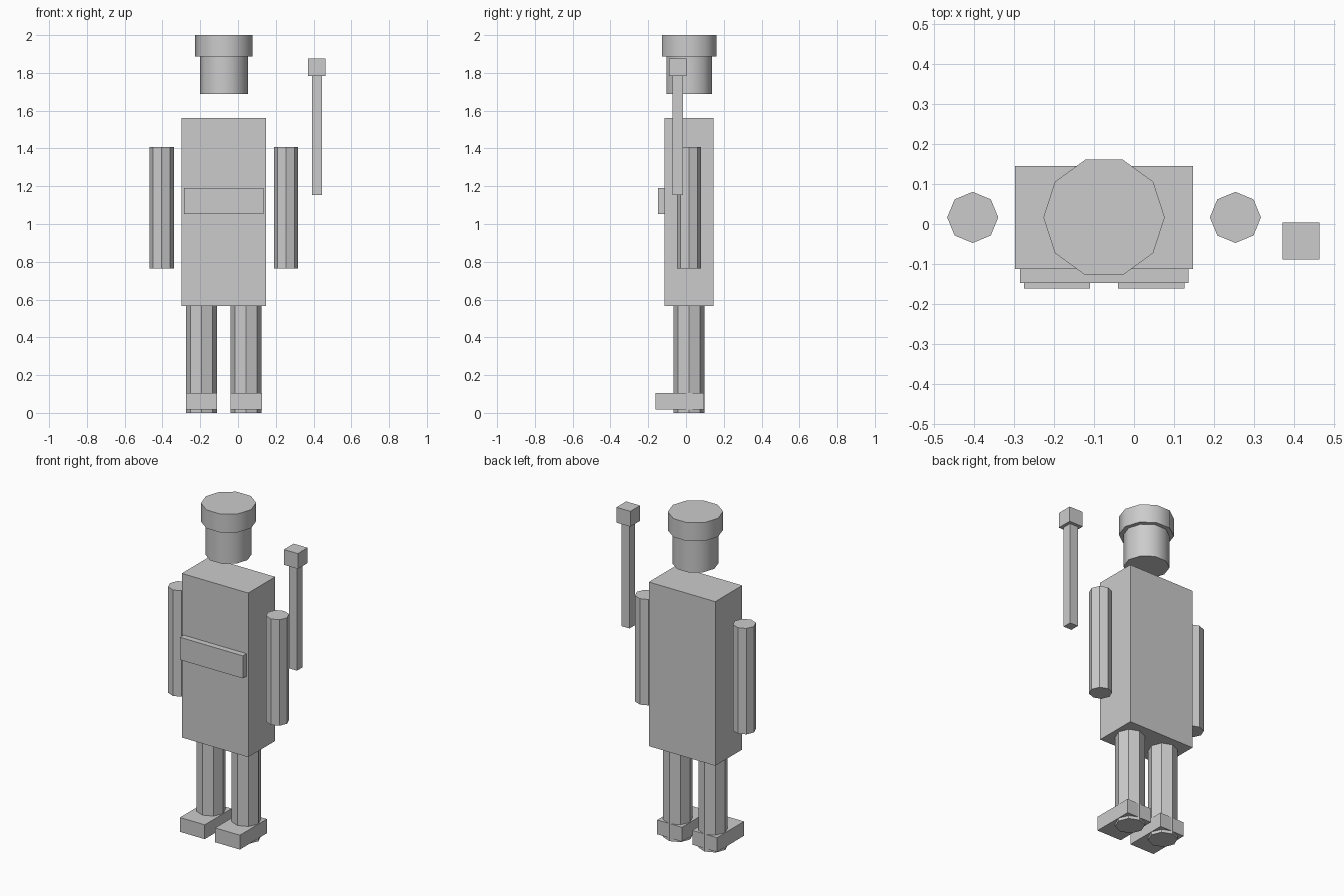
import bpy, math

if "Cube" in bpy.data.objects:
    bpy.data.objects.remove(bpy.data.objects["Cube"])

CX, CY = -0.075, 0.0165   # body axis


def box(name, x, y, z):
    """Box from (min, max) ranges."""
    r = (x, y, z)
    bpy.ops.mesh.primitive_cube_add(size=1, location=[(a + b) / 2 for a, b in r])
    o = bpy.context.object
    o.name = name
    o.scale = [b - a for a, b in r]
    bpy.ops.object.transform_apply(location=False, rotation=False, scale=True)
    return o


def prism(name, sides, radius, x, z, smooth=False):
    """Upright prism on the body's depth axis, one corner pointing along +x."""
    bpy.ops.mesh.primitive_cylinder_add(
        vertices=sides, radius=radius, depth=z[1] - z[0],
        location=(x, CY, (z[0] + z[1]) / 2))
    o = bpy.context.object
    o.name = name
    o.rotation_euler.z = math.pi / 2
    bpy.ops.object.transform_apply(location=False, rotation=True, scale=False)
    if smooth:
        bpy.ops.object.shade_smooth_by_angle(angle=math.radians(40))
    return o


# Torso and belt plate
box("torso", (CX - 0.223, CX + 0.223), (-0.113, 0.145), (0.566, 1.562))
box("belt", (CX - 0.211, CX + 0.211), (-0.148, -0.113), (1.054, 1.191))

# Head and hat
prism("head", 10, 0.127, CX, (1.687, 1.888), smooth=True)
prism("hat", 10, 0.152, CX, (1.888, 2.0), smooth=True)

# Paired limbs
for side, s in (("right", -1), ("left", 1)):
    prism(side + "_arm", 8, 0.064, CX + s * 0.329, (0.765, 1.408))
    lx = CX + s * 0.118
    prism(side + "_leg", 8, 0.082, lx, (0.0, 0.566))
    box(side + "_foot", (lx - 0.083, lx + 0.083), (-0.162, 0.096), (0.018, 0.105))

# Staff with square knob
SX, SY = 0.418, -0.043
for name, h, z in (("staff", 0.0275, (1.154, 1.784)),
                   ("staff_knob", 0.0465, (1.784, 1.877))):
    box(name, (SX - h, SX + h), (SY - h, SY + h), z)
